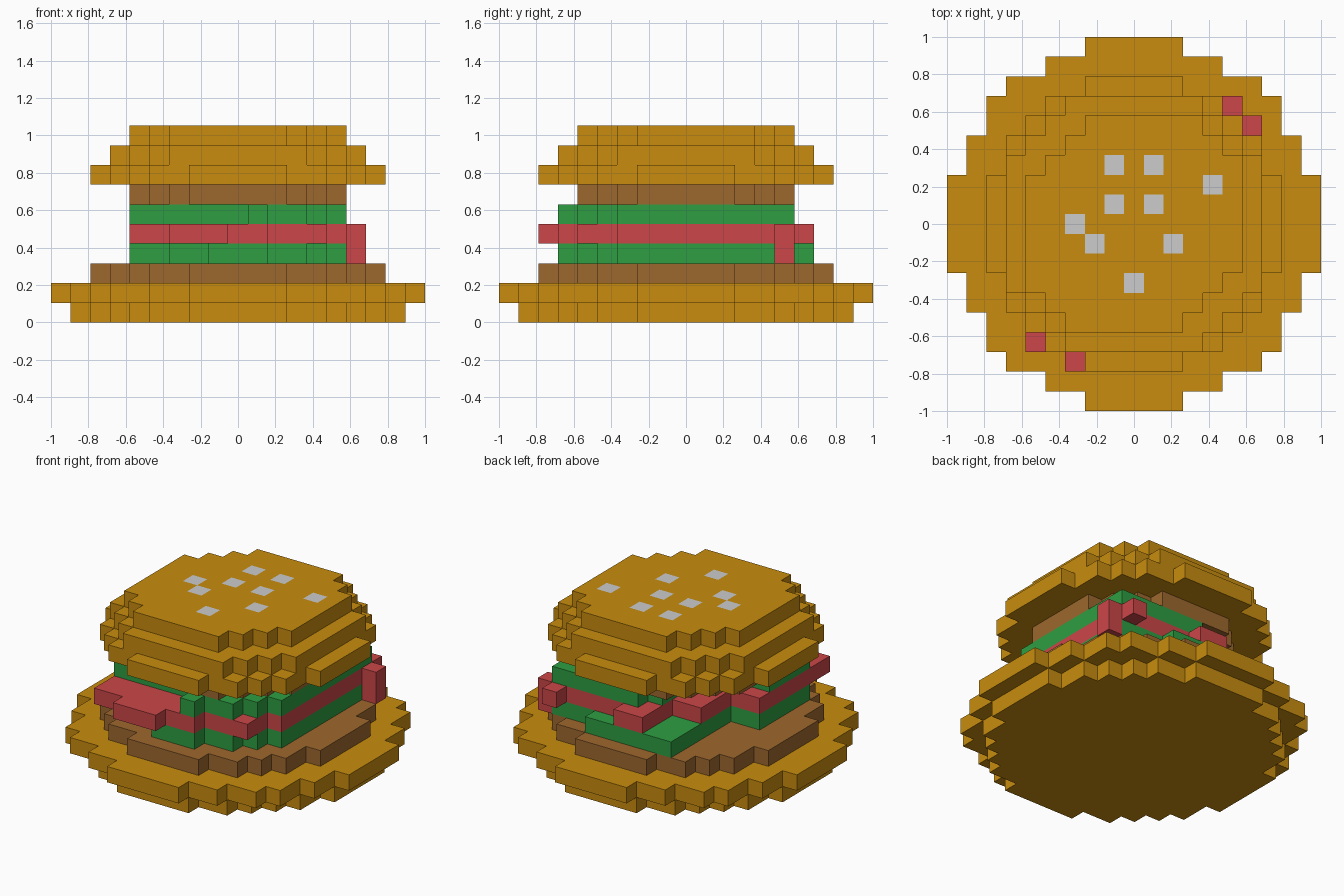
import bpy, bmesh

if "Cube" in bpy.data.objects:
    bpy.data.objects.remove(bpy.data.objects["Cube"])

U = 2 / 19  # cube size: the model is 19 cubes wide


def material(name, rgb):
    lin = [c / 255 / 12.92 if c < 11 else ((c / 255 + 0.055) / 1.055) ** 2.4 for c in rgb]
    m = bpy.data.materials.new(name)
    m.diffuse_color = (*lin, 1)
    m.use_nodes = True
    m.node_tree.nodes["Principled BSDF"].inputs["Base Color"].default_value = m.diffuse_color
    return m


BUN = material("golden bun", (200, 140, 14))
MEAT = material("brown meat", (158, 104, 46))
LEAF = material("lettuce green", (46, 158, 66))
TOMATO = material("tomato red", (204, 70, 72))
SEED = material("pale seed", (204, 204, 204))


def disc(z, limit):
    """Round layer of cubes: every cell whose squared radius is within limit."""
    return {(x, y, z) for x in range(-9, 10) for y in range(-9, 10) if x * x + y * y <= limit}


def slabs(z, *rects):
    """Layer made of overlapping rectangles (x0, x1, y0, y1), ends included."""
    return {(x, y, z) for x0, x1, y0, y1 in rects
            for x in range(x0, x1 + 1) for y in range(y0, y1 + 1)}


SIDES = [((1, 0, 0), [(1, 0, 0), (1, 1, 0), (1, 1, 1), (1, 0, 1)]),
         ((-1, 0, 0), [(0, 0, 0), (0, 0, 1), (0, 1, 1), (0, 1, 0)]),
         ((0, 1, 0), [(0, 1, 0), (0, 1, 1), (1, 1, 1), (1, 1, 0)]),
         ((0, -1, 0), [(0, 0, 0), (1, 0, 0), (1, 0, 1), (0, 0, 1)]),
         ((0, 0, 1), [(0, 0, 1), (1, 0, 1), (1, 1, 1), (0, 1, 1)]),
         ((0, 0, -1), [(0, 0, 0), (0, 1, 0), (1, 1, 0), (1, 0, 0)])]


def build(name, cells, mat, spots=(), spot_mat=None):
    """Skin a set of cubes, keeping only outer faces; spots recolour top faces."""
    bm, cache = bmesh.new(), {}

    def vert(p):
        if p not in cache:
            cache[p] = bm.verts.new(((p[0] - 0.5) * U, (p[1] - 0.5) * U, p[2] * U))
        return cache[p]

    for c in sorted(cells):
        for n, corners in SIDES:
            if tuple(a + b for a, b in zip(c, n)) in cells:
                continue
            f = bm.faces.new([vert(tuple(a + b for a, b in zip(c, k))) for k in corners])
            f.material_index = 1 if n[2] == 1 and c[:2] in spots else 0
    mesh = bpy.data.meshes.new(name)
    bm.to_mesh(mesh)
    bm.free()
    mesh.materials.append(mat)
    if spot_mat:
        mesh.materials.append(spot_mat)
    bpy.context.collection.objects.link(bpy.data.objects.new(name, mesh))


# Bottom bun and lower patty
build("bottom_bun", disc(0, 69) | disc(1, 87), BUN)
build("lower_patty", disc(2, 54), MEAT)

# Ragged salad layers
build("lower_lettuce", slabs(3, (-3, 4, -4, 5), (-3, 3, -5, -5), (5, 5, -3, 5),
                             (-5, -4, -4, 0), (-1, 1, -6, -6), (-3, 2, 6, 6)), LEAF)
build("tomato", slabs(4, (-5, 4, -5, 0), (-5, 1, -6, -6), (-3, -1, -7, -7),
                      (5, 5, -3, 5), (-3, 4, 1, 3), (-1, 4, 4, 5), (-1, 0, 6, 6),
                      (6, 6, 5, 5)) | {(6, 5, 3), (5, 6, 4)}, TOMATO)
build("upper_lettuce", slabs(5, (-5, -1, -4, -1), (0, 4, -4, 5), (1, 3, -5, -5),
                             (1, 1, -6, -6), (5, 5, -3, 5), (-1, -1, 0, 4)), LEAF)

# Upper patty
build("upper_patty", disc(6, 30), MEAT)

# Domed top bun with seeds set flush in its top
crown = disc(9, 30) | {c for c in disc(9, 34) if c[0] * c[1] > 0}
seeds = {(-1, 3), (1, 3), (4, 2), (-1, 1), (1, 1), (-3, 0), (-2, -1), (2, -1), (0, -3)}
build("top_bun", disc(7, 54) | disc(8, 45) | crown, BUN, seeds, SEED)
